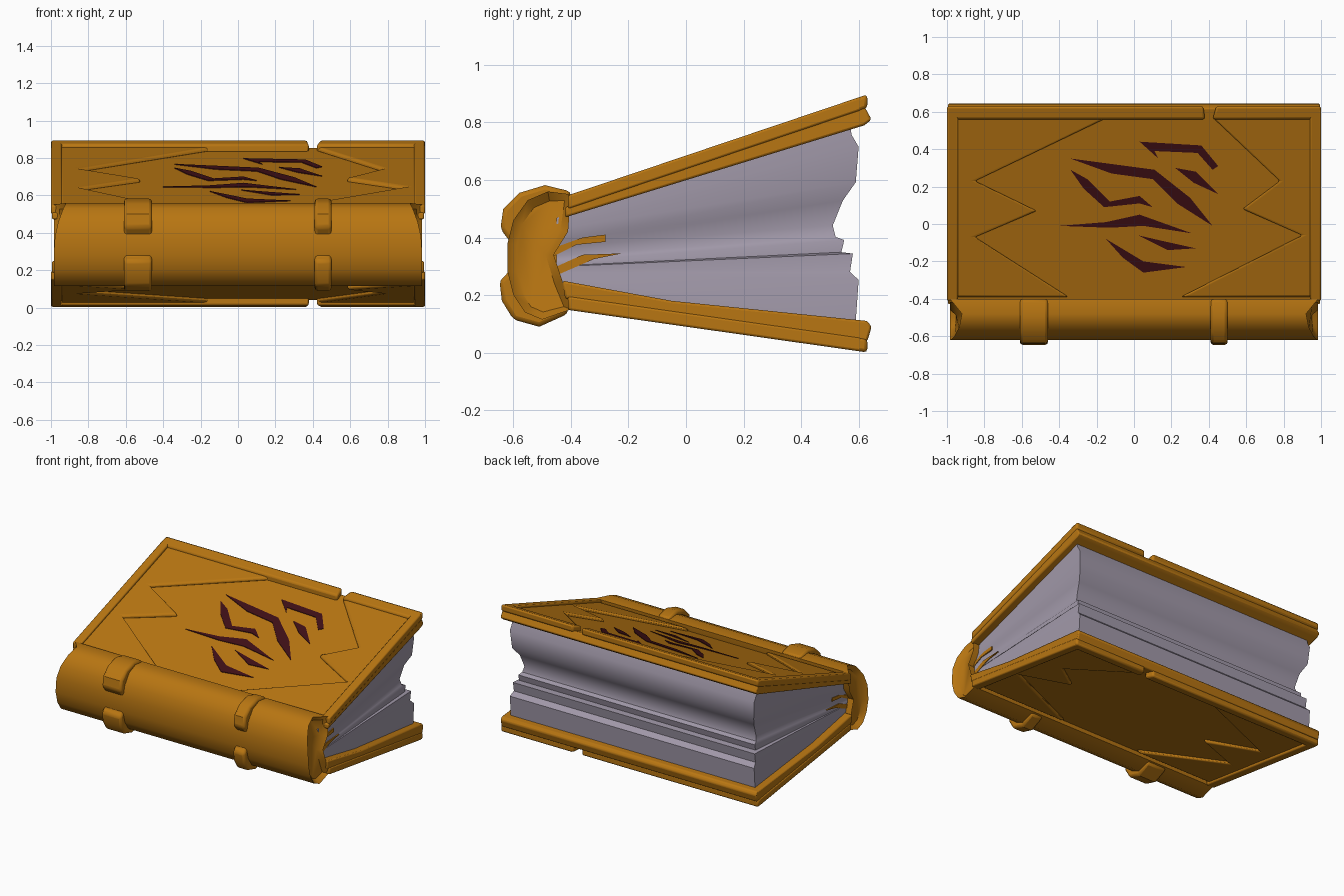
import bpy
import bmesh

if "Cube" in bpy.data.objects:
    bpy.data.objects.remove(bpy.data.objects["Cube"])


def material(name, color):
    mat = bpy.data.materials.new(name)
    mat.use_nodes = True
    mat.diffuse_color = (*color, 1)
    mat.node_tree.nodes["Principled BSDF"].inputs["Base Color"].default_value = (*color, 1)
    return mat


leather = material("tan leather", (0.48, 0.18, 0.006))
paper = material("lilac grey paper", (0.36, 0.32, 0.40))
ink = material("dark red ink", (0.05, 0.005, 0.008))


def finish(bm, name, mat, bevel=0, angle=0.6):
    bmesh.ops.recalc_face_normals(bm, faces=bm.faces)
    mesh = bpy.data.meshes.new(name)
    bm.to_mesh(mesh)
    bm.free()
    mesh.materials.append(mat)
    obj = bpy.data.objects.new(name, mesh)
    bpy.context.collection.objects.link(obj)
    if bevel:
        mod = obj.modifiers.new("Bevel", "BEVEL")
        mod.width, mod.segments = bevel, 2
        mod.angle_limit = 0.7
    bpy.ops.object.select_all(action="DESELECT")
    obj.select_set(True)
    bpy.context.view_layer.objects.active = obj
    bpy.ops.object.shade_smooth_by_angle(angle=angle)
    return obj


def loft(bm, loops):
    """Skin a list of equally long point loops and cap both ends."""
    rings = [[bm.verts.new(p) for p in loop] for loop in loops]
    for a, b in zip(rings, rings[1:]):
        for i in range(len(a)):
            j = (i + 1) % len(a)
            bm.faces.new((a[i], a[j], b[j], b[i]))
    return bm.faces.new(rings[0]), bm.faces.new(rings[-1])


def prism(name, profile, x0, x1, mat, bevel=0):
    bm = bmesh.new()
    loft(bm, [[(x, y, z) for y, z in profile] for x in (x0, x1)])
    return finish(bm, name, mat, bevel)


def plate(name, points, surface, low, high, mat, bevel=0):
    """Flat outline in hundredths, laid on a sloped cover surface."""
    bm = bmesh.new()
    flat = [(x / 100, y / 100) for x, y in points]
    loft(bm, [[(x, y, surface(y) + h) for x, y in flat] for h in (low, high)])
    return finish(bm, name, mat, bevel)


def top_face(y):
    return 0.55 + 0.337 * (y + 0.4)


def bottom_face(y):
    return 0.147 - 0.142 * (y + 0.4)


# Covers: slabs with a sunken panel on the outside
DEPTH = 0.038
prism("top_cover", [(-0.42, 0.47), (-0.42, top_face(-0.42) - DEPTH),
                    (0.62, top_face(0.62) - DEPTH), (0.645, 0.81), (0.62, 0.79)],
      -0.995, 0.995, leather, 0.008)
prism("bottom_cover", [(-0.43, 0.25), (-0.05, 0.18), (0.63, 0.11), (0.645, 0.09),
                       (0.63, bottom_face(0.63) + DEPTH),
                       (-0.42, bottom_face(-0.42) + DEPTH)],
      -0.995, 0.995, leather, 0.008)

# Raised rims and zigzag corner panels on both covers
side_rim = [(94, -41), (100, -41), (100, 61), (94, 61)]
back_rims = [[(-100, 56), (38, 56), (37, 63), (-100, 63)],
             [(42, 56), (100, 56), (100, 63), (44, 63)]]
left_zigzag = [(-95, 57), (-14, 57), (-85, 23), (-52, 7), (-85, -7), (-35, -39), (-95, -39)]
right_zigzag = [(95, 57), (42, 57), (78, 23), (58, 8), (90, -6), (25, -39), (95, -39)]


def dress_cover(label, surface, way):
    low = -DEPTH * way - 0.01 * way
    for side, sign in (("left", 1), ("right", -1)):
        rim = [(x * sign, y) for x, y in side_rim]
        plate(f"{label}_{side}_rim", rim, surface, low, 0, leather, 0.008)
    for i, rim in enumerate(back_rims):
        plate(f"{label}_back_rim_{i}", rim, surface, low, 0, leather, 0.012)
    for side, shape in (("right", left_zigzag), ("left", right_zigzag)):
        plate(f"{label}_{side}_zigzag", shape, surface, low, -0.016 * way, leather, 0.012)


dress_cover("top", top_face, 1)
dress_cover("bottom", bottom_face, -1)

# Painted claw-like marks on the top panel
marks = [
    [(3, 44), (36, 42), (45, 31), (42, 29), (34, 38), (11, 39), (13, 35)],
    [(-34, 35), (11, 29), (30, 14), (42, -1), (23, 11), (10, 24), (-12, 27)],
    [(-34, 29), (-25, 24), (-13, 12), (3, 15), (10, 9), (3, 11), (-16, 9), (-27, 19)],
    [(-40, -1), (-15, 1), (3, 5), (31, -5), (5, -1), (-13, -2)],
    [(22, 30), (33, 28), (45, 16), (32, 22)],
    [(-15, -8), (5, -20), (28, -23), (5, -26), (-6, -18)],
    [(2, -6), (15, -9), (33, -13), (18, -14)],
]
for i, mark in enumerate(marks):
    plate(f"painted_mark_{i}", mark, top_face, -DEPTH - 0.004, -DEPTH + 0.004, ink)

# Page block: stacked layers of (height share, fore edge, half width)
layers = [(0, 0.59, 0.95), (0.2, 0.6, 0.95), (0.24, 0.57, 0.94), (0.33, 0.58, 0.94),
          (0.34, 0.54, 0.92), (0.4, 0.55, 0.92), (0.42, 0.52, 0.91), (0.48, 0.51, 0.9),
          (0.6, 0.545, 0.91), (0.68, 0.59, 0.94), (0.85, 0.6, 0.95), (0.92, 0.575, 0.95),
          (1, 0.57, 0.95)]


def page_layer(t, fore, width):
    back = -0.45
    loop = []
    for x, y in ((-0.94, back), (-width, fore), (width, fore), (0.94, back)):
        low = 0.17 - 0.1 * y
        high = top_face(y) - 0.065
        loop.append((x, y, low + (high - low) * t))
    return loop


bm = bmesh.new()
loft(bm, [page_layer(*layer) for layer in layers])
finish(bm, "page_block", paper, angle=0.7)

# Glue streaks on the page ends beside the spine
streaks = [[(-0.47, 0.36), (-0.36, 0.4), (-0.28, 0.41), (-0.28, 0.385), (-0.38, 0.375), (-0.47, 0.33)],
           [(-0.47, 0.29), (-0.36, 0.34), (-0.22, 0.345), (-0.32, 0.325), (-0.47, 0.26)]]
for side, sign in (("left", 1), ("right", -1)):
    for i, streak in enumerate(streaks):
        prism(f"{side}_glue_streak_{i}", streak, sign * 0.9, sign * 0.943, leather)

# Rounded spine with hollowed, curled ends
spine = [(-0.4, 0.55), (-0.48, 0.56), (-0.55, 0.53), (-0.6, 0.46), (-0.62, 0.38),
         (-0.62, 0.28), (-0.6, 0.2), (-0.56, 0.14), (-0.5, 0.115), (-0.4, 0.15),
         (-0.43, 0.25), (-0.46, 0.34), (-0.41, 0.42)]


def spine_end(y, z):
    taper = max(0, z - 0.3) / 0.25 if y < -0.45 else 0
    return 0.985 - 0.06 * taper ** 2


bm = bmesh.new()
caps = loft(bm, [[(sign * spine_end(y, z), y, z) for y, z in spine] for sign in (-1, 1)])
bmesh.ops.recalc_face_normals(bm, faces=bm.faces)
bmesh.ops.inset_individual(bm, faces=caps, thickness=0.03, depth=-0.03)
finish(bm, "spine", leather, angle=0.8)

# Straps around the spine, pinched at mid height
strap = [(-0.4, 0.56), (-0.49, 0.582), (-0.58, 0.555), (-0.635, 0.5), (-0.645, 0.43),
         (-0.615, 0.39), (-0.615, 0.28), (-0.648, 0.25), (-0.64, 0.18), (-0.6, 0.115),
         (-0.51, 0.09), (-0.41, 0.135)]
for side, x0, x1 in (("right", -0.61, -0.46), ("left", 0.41, 0.5)):
    prism(f"{side}_strap", strap, x0, x1, leather, 0.015)
